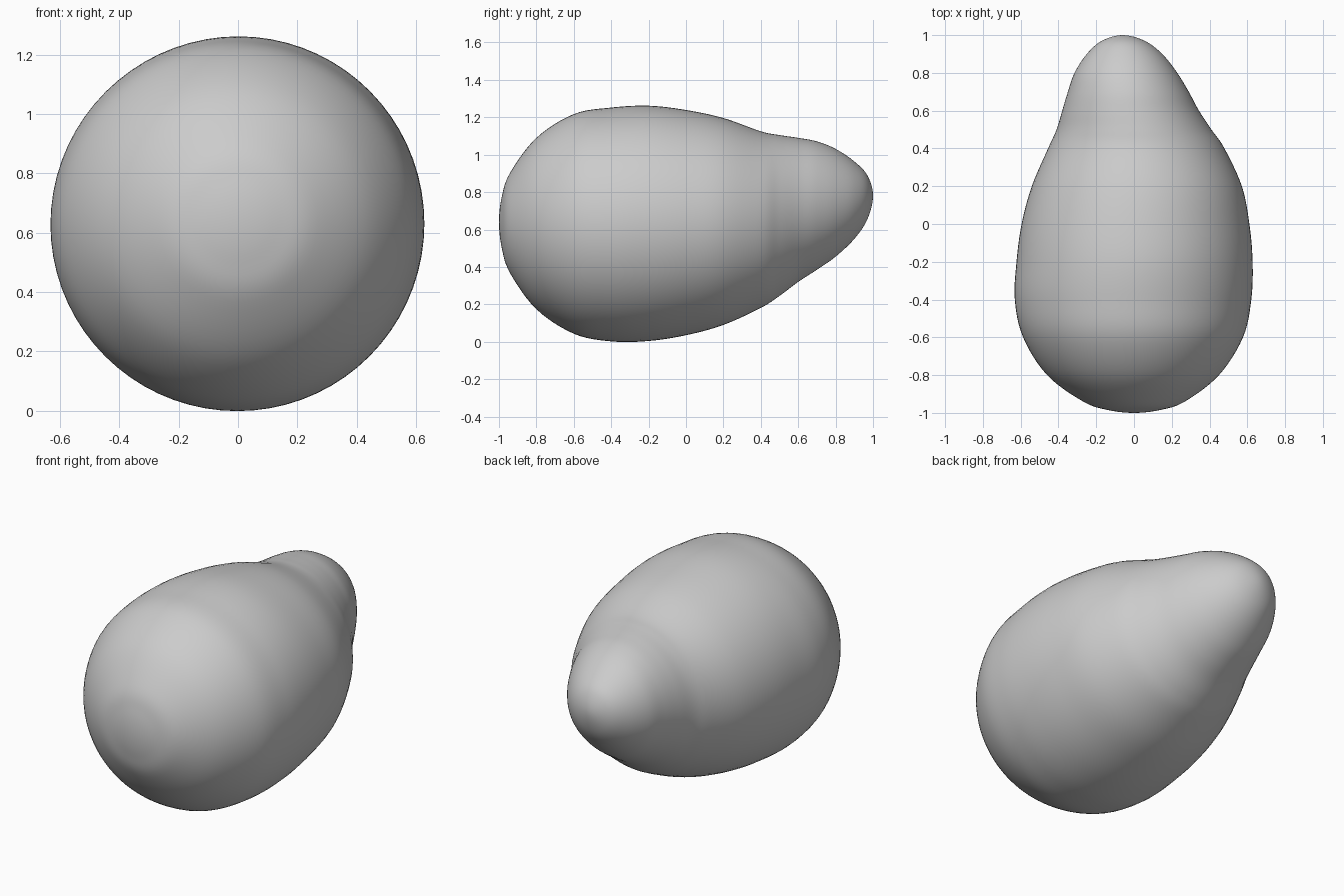
import bpy, bmesh, math

if "Cube" in bpy.data.objects:
    bpy.data.objects.remove(bpy.data.objects["Cube"])

# Cross-sections along the body: y, centre x, centre z, half-width, half-height
SECTIONS = [
    (-1.0, 0, .64, 0, 0),
    (-.985, 0, .638, .137, .137),
    (-.94, 0, .635, .269, .269),
    (-.80, -.005, .632, .455, .458),
    (-.60, -.005, .630, .582, .587),
    (-.40, -.005, .627, .626, .625),
    (-.20, .003, .633, .625, .629),
    (0, .008, .637, .603, .602),
    (.20, .015, .643, .556, .553),
    (.40, .012, .653, .467, .472),
    (.50, 0, .675, .410, .430),
    (.60, -.018, .705, .362, .385),
    (.70, -.03, .728, .320, .343),
    (.80, -.043, .743, .272, .288),
    (.90, -.05, .757, .200, .207),
    (.97, -.057, .772, .113, .117),
    (1.0, -.06, .78, 0, 0),
]
SIDES, STEPS = 72, 6


def mirrored(s):
    # Phantom section past a pole, so the ends close round
    return (s[0], s[1], s[2], -s[3], -s[4])


def spline(p0, p1, p2, p3, t):
    return [.5 * (2*b + (c - a)*t + (2*a - 5*b + 4*c - d)*t*t + (3*b - a - 3*c + d)*t**3)
            for a, b, c, d in zip(p0, p1, p2, p3)]


pts = [mirrored(SECTIONS[1])] + SECTIONS + [mirrored(SECTIONS[-2])]
fine = [spline(*pts[i:i + 4], k / STEPS)
        for i in range(len(pts) - 3) for k in range(STEPS)][1:]

# Pear-shaped body lofted through the smoothed sections
bm = bmesh.new()
rings = []
for y, cx, cz, rx, rz in fine:
    rings.append([bm.verts.new((cx + rx * math.cos(a), y, cz + rz * math.sin(a)))
                  for a in (2 * math.pi * j / SIDES for j in range(SIDES))])
for r, s in zip(rings, rings[1:]):
    for j in range(SIDES):
        k = (j + 1) % SIDES
        bm.faces.new((r[j], r[k], s[k], s[j]))

# Rounded ends
for ring, sec in ((rings[0], SECTIONS[0]), (rings[-1], SECTIONS[-1])):
    pole = bm.verts.new((sec[1], sec[0], sec[2]))
    for j in range(SIDES):
        bm.faces.new((ring[j], ring[(j + 1) % SIDES], pole))
bmesh.ops.recalc_face_normals(bm, faces=bm.faces)
for f in bm.faces:
    f.smooth = True

mesh = bpy.data.meshes.new("pear_body")
bm.to_mesh(mesh)
bm.free()
bpy.context.collection.objects.link(bpy.data.objects.new("pear_body", mesh))
